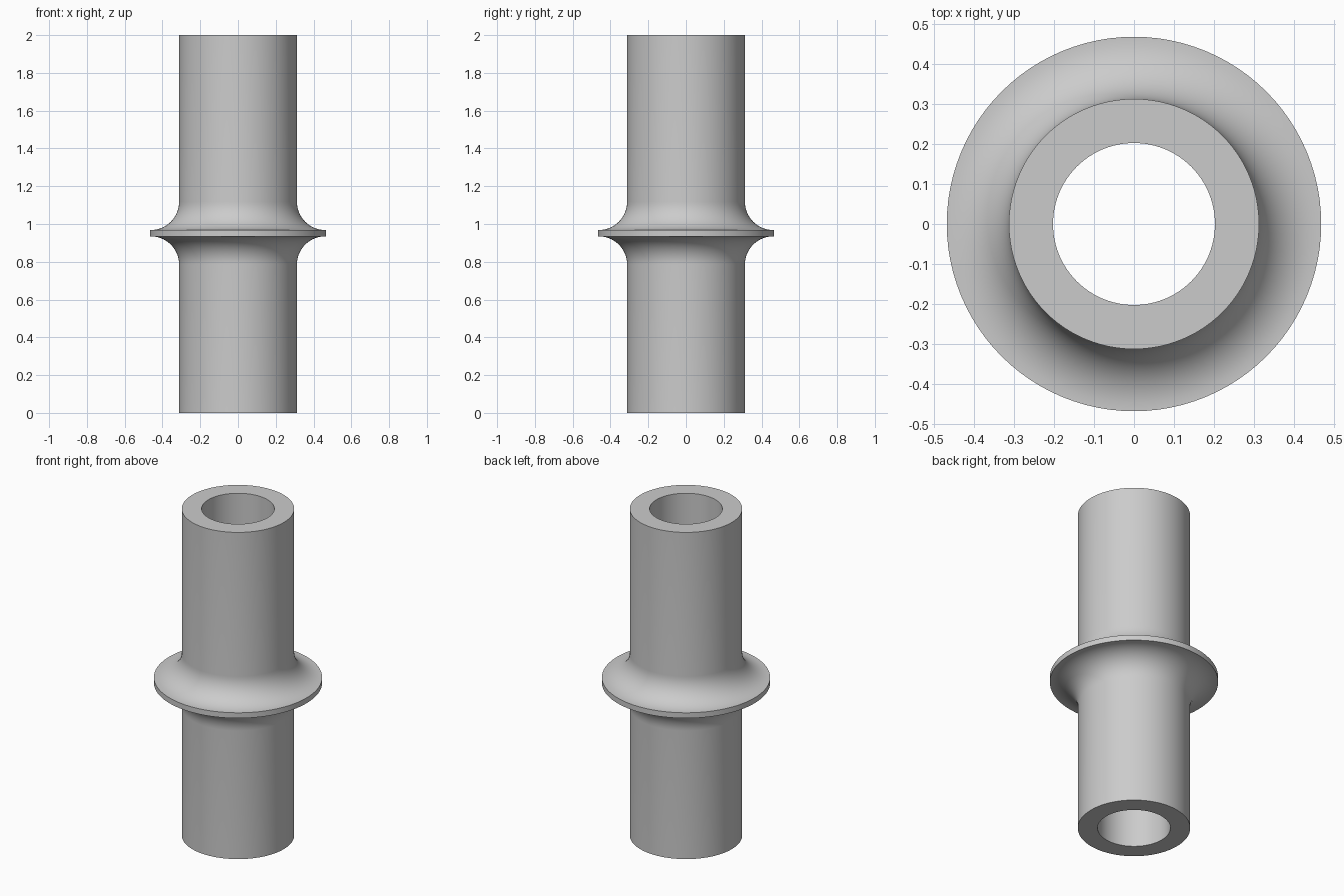
import bpy, bmesh, math
from mathutils import Matrix, Vector

cube = bpy.data.objects.get("Cube")
if cube:
    bpy.data.objects.remove(cube, do_unlink=True)

BORE, TUBE, RIM, HEIGHT = 0.202, 0.312, 0.467, 2.0
FLANGE_LOW, FLANGE_HIGH, FILLET = 0.935, 0.968, 0.15
SEGMENTS, STEPS = 96, 14

# Plain grey material
grey = bpy.data.materials.new("plain_grey")
grey.use_nodes = True
colour = (0.6, 0.6, 0.6, 1)
grey.diffuse_color = colour
grey.node_tree.nodes["Principled BSDF"].inputs["Base Color"].default_value = colour


def fillet(edge_z, side):
    """Concave quarter arc from the tube wall out to the flange face."""
    points = []
    for i in range(STEPS + 1):
        a = math.pi / 2 * i / STEPS
        points.append((TUBE + FILLET * (1 - math.cos(a)),
                       edge_z + side * FILLET * (1 - math.sin(a))))
    return points


# Cross-section of the hollow tube with its filleted flange
profile = [(BORE, 0), (TUBE, 0)]
profile += fillet(FLANGE_LOW, -1)
profile += [(RIM, FLANGE_LOW), (RIM, FLANGE_HIGH)]
profile += reversed(fillet(FLANGE_HIGH, 1))
profile += [(TUBE, HEIGHT), (BORE, HEIGHT)]

# Revolve the closed section around z
bm = bmesh.new()
rings = []
for s in range(SEGMENTS):
    turn = Matrix.Rotation(math.tau * s / SEGMENTS, 3, 'Z')
    rings.append([bm.verts.new(turn @ Vector((r, 0, z))) for r, z in profile])
for s in range(SEGMENTS):
    here, there = rings[s], rings[(s + 1) % SEGMENTS]
    for i in range(len(profile)):
        j = (i + 1) % len(profile)
        bm.faces.new((here[i], there[i], there[j], here[j]))
bmesh.ops.recalc_face_normals(bm, faces=bm.faces)

mesh = bpy.data.meshes.new("flanged_tube")
bm.to_mesh(mesh)
bm.free()
mesh.materials.append(grey)
tube = bpy.data.objects.new("flanged_tube", mesh)
bpy.context.collection.objects.link(tube)

# Smooth walls with crisp rims
bpy.ops.object.select_all(action='DESELECT')
tube.select_set(True)
bpy.context.view_layer.objects.active = tube
bpy.ops.object.shade_smooth_by_angle(angle=math.radians(30))
